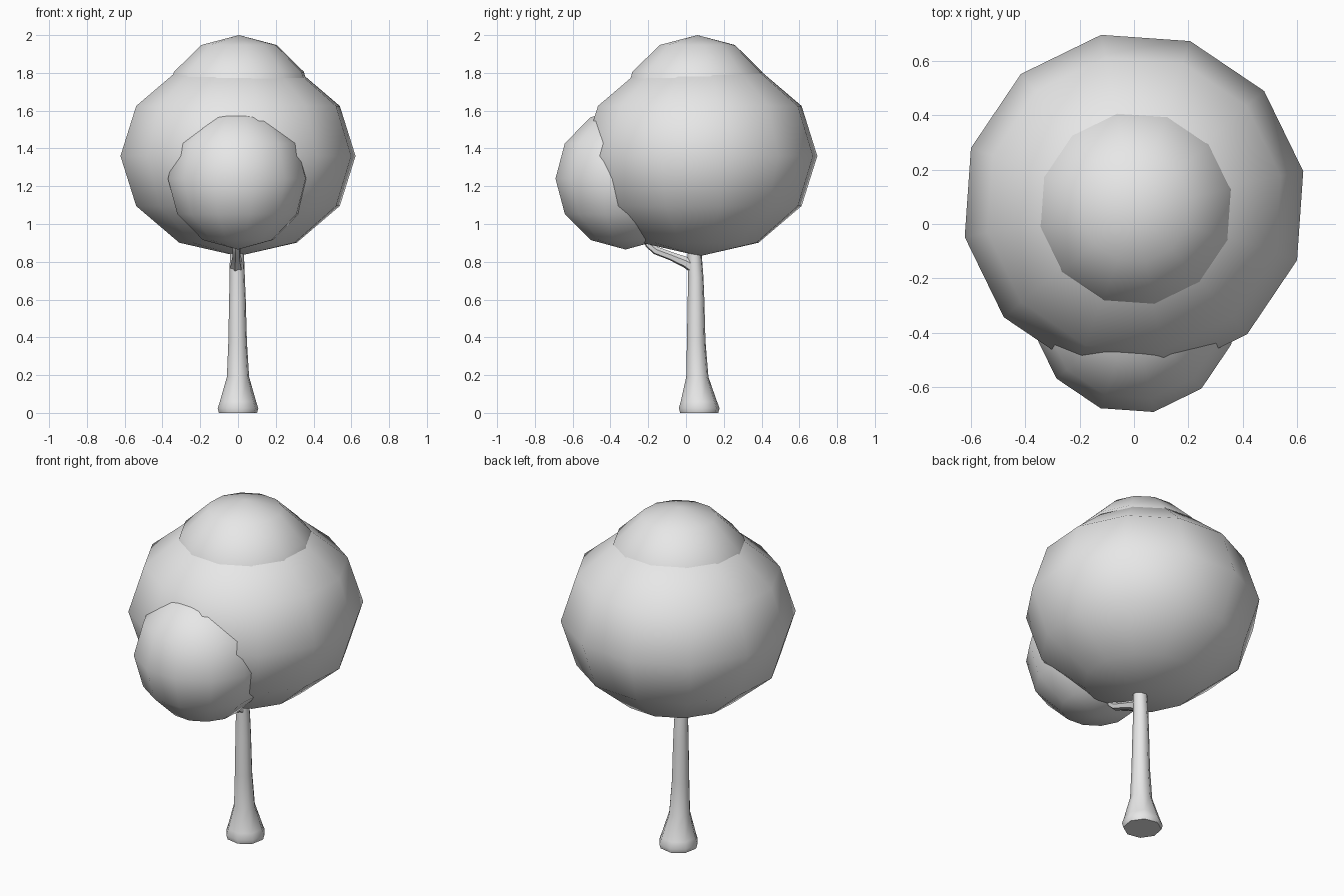
import bpy, bmesh, math
from mathutils import Vector, Matrix

cube = bpy.data.objects.get("Cube")
if cube:
    bpy.data.objects.remove(cube, do_unlink=True)

# One neutral grey for the whole tree
grey = bpy.data.materials.new("neutral grey")
grey.use_nodes = True
grey.diffuse_color = (0.8, 0.8, 0.8, 1)
grey.node_tree.nodes["Principled BSDF"].inputs["Base Color"].default_value = (0.8, 0.8, 0.8, 1)


def finish(name, bm, angle):
    """Turn a bmesh into a smooth-shaded object."""
    bmesh.ops.recalc_face_normals(bm, faces=bm.faces)
    mesh = bpy.data.meshes.new(name)
    bm.to_mesh(mesh)
    bm.free()
    mesh.materials.append(grey)
    obj = bpy.data.objects.new(name, mesh)
    bpy.context.collection.objects.link(obj)
    bpy.ops.object.select_all(action='DESELECT')
    obj.select_set(True)
    bpy.context.view_layer.objects.active = obj
    bpy.ops.object.shade_smooth_by_angle(angle=math.radians(angle))


def foliage(name, center, radius, height):
    """Low-poly ball of leaves, turned slightly about its upright axis."""
    bm = bmesh.new()
    bmesh.ops.create_uvsphere(bm, u_segments=12, v_segments=6, radius=1)
    bm.transform(Matrix.Translation(center)
                 @ Matrix.Rotation(math.radians(11), 4, 'Z')
                 @ Matrix.Diagonal((radius, radius, height, 1)))
    finish(name, bm, 80)


def limb(name, path, sides, level=False):
    """Tapered tube through (x, y, z, radius) stations, capped at both ends."""
    bm = bmesh.new()
    points = [Vector(p[:3]) for p in path]
    rings = []
    for i, p in enumerate(points):
        along = points[min(i + 1, len(points) - 1)] - points[max(i - 1, 0)]
        side = Vector((1, 0, 0))
        up = Vector((0, 1, 0)) if level else along.cross(side).normalized()
        rings.append([])
        for k in range(sides):
            a = math.tau * (k + 0.25) / sides
            offset = (side * math.cos(a) + up * math.sin(a)) * path[i][3]
            rings[-1].append(bm.verts.new(p + offset))
    for low, high in zip(rings, rings[1:]):
        for k in range(sides):
            n = (k + 1) % sides
            bm.faces.new((low[k], low[n], high[n], high[k]))
    bm.faces.new(rings[0])
    bm.faces.new(rings[-1])
    finish(name, bm, 50)


# Canopy
foliage("main_foliage", (0, 0.073, 1.36), 0.634, 0.53)
foliage("front_foliage", (0, -0.32, 1.24), 0.378, 0.375)
foliage("top_foliage", (0.005, 0.06, 1.61), 0.405, 0.39)

# Trunk with a flared foot
limb("trunk", [
    (0, 0.07, 0, 0.103), (0, 0.07, 0.025, 0.11), (0, 0.068, 0.06, 0.098),
    (0, 0.06, 0.19, 0.06), (-0.002, 0.054, 0.38, 0.05),
    (-0.003, 0.053, 0.6, 0.045), (-0.004, 0.052, 0.72, 0.041),
    (-0.006, 0.045, 0.85, 0.038), (-0.006, 0.045, 1.0, 0.034),
], 8, level=True)

# Side branch reaching into the front foliage
limb("branch", [
    (-0.006, 0.045, 0.77, 0.036), (-0.008, 0, 0.797, 0.03),
    (-0.008, -0.08, 0.83, 0.023), (-0.008, -0.16, 0.86, 0.022),
    (-0.008, -0.195, 0.89, 0.021), (-0.008, -0.23, 0.98, 0.018),
], 6)
